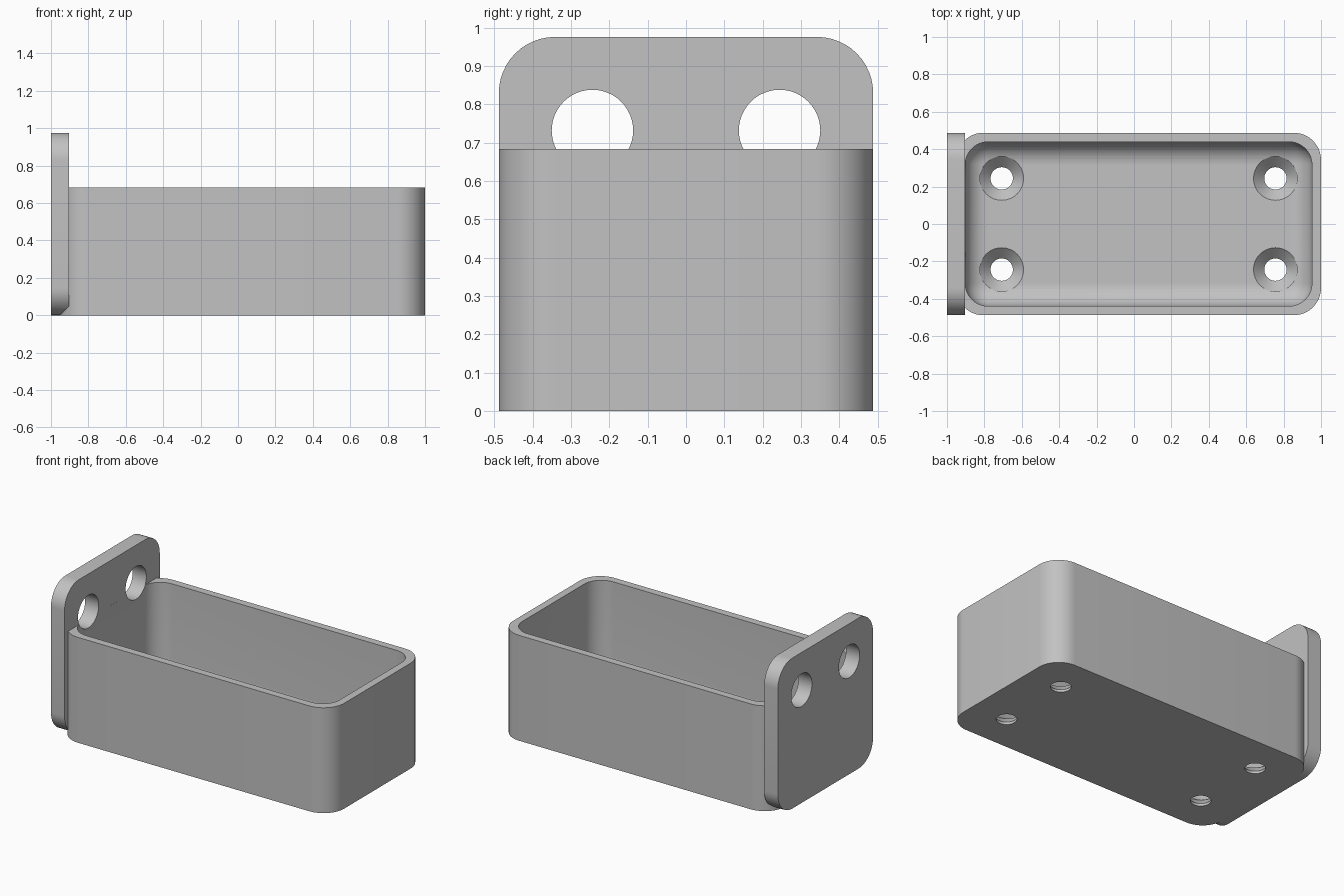
import bpy, bmesh
from math import pi, radians
from mathutils import Matrix, Vector

cube = bpy.data.objects.get("Cube")
if cube:
    bpy.data.objects.remove(cube)

U = 1 / 41  # design unit: the tray is 80 x 40 x 28 of these

grey = bpy.data.materials.new("light grey")
grey.use_nodes = True
COLOUR = (0.54, 0.54, 0.54, 1)
grey.diffuse_color = COLOUR
grey.node_tree.nodes["Principled BSDF"].inputs["Base Color"].default_value = COLOUR


def make_object(name, bm):
    bmesh.ops.scale(bm, vec=(U, U, U), verts=bm.verts)
    bmesh.ops.recalc_face_normals(bm, faces=bm.faces)
    mesh = bpy.data.meshes.new(name)
    bm.to_mesh(mesh)
    bm.free()
    obj = bpy.data.objects.new(name, mesh)
    bpy.context.collection.objects.link(obj)
    mesh.materials.append(grey)
    return obj


def rounded_box(name, low, high, radius, axis, round_bottom=False):
    """Box with the edges along one axis rounded, and optionally its bottom rim."""
    low, high = Vector(low), Vector(high)
    bm = bmesh.new()
    bmesh.ops.create_cube(bm, size=1)
    for v in bm.verts:
        v.co = [(low[i] + high[i]) / 2 + v.co[i] * (high[i] - low[i]) for i in range(3)]
    edges = []
    for e in bm.edges:
        a, b = (v.co for v in e.verts)
        along = abs((b - a).normalized()[axis]) > 0.9
        bottom = max(a.z, b.z) < low.z + 0.01
        if along or (round_bottom and bottom):
            edges.append(e)
    bmesh.ops.bevel(bm, geom=edges, offset=radius, offset_type='OFFSET',
                    segments=12, profile=0.5, affect='EDGES')
    return make_object(name, bm)


def revolved(name, profile, centre, turn=None):
    """Solid of revolution from (radius, height) pairs."""
    bm = bmesh.new()
    verts = [bm.verts.new((r, 0, z)) for r, z in profile]
    edges = [bm.edges.new(pair) for pair in zip(verts, verts[1:])]
    bmesh.ops.spin(bm, geom=verts + edges, cent=(0, 0, 0), axis=(0, 0, 1),
                   angle=2 * pi, steps=48)
    bmesh.ops.remove_doubles(bm, verts=bm.verts, dist=0.001)
    if turn:
        bmesh.ops.transform(bm, matrix=turn, verts=bm.verts)
    bmesh.ops.translate(bm, vec=centre, verts=bm.verts)
    return make_object(name, bm)


def combine(target, other, operation):
    mod = target.modifiers.new(operation.lower(), 'BOOLEAN')
    mod.operation = operation
    mod.solver = 'EXACT'
    mod.object = other
    bpy.context.view_layer.objects.active = target
    bpy.ops.object.modifier_apply(modifier=mod.name)
    bpy.data.objects.remove(other)


# Tray body joined to the mounting plate
tray = rounded_box("tray_with_mounting_plate", (-39, -20, 0), (41, 20, 28), 6, 2)
plate = rounded_box("mounting_plate", (-41, -20, 0), (-37, 20, 40), 6, 0)
combine(tray, plate, 'UNION')

# Hollow with filleted corners and floor
FLOOR = 3
cavity = rounded_box("cavity_cutter", (-36.99, -18, FLOOR), (39, 18, 50), 5, 2, True)
combine(tray, cavity, 'DIFFERENCE')

# Countersunk drain holes in the floor, and round holes in the plate
sink = [(0, -2), (2.45, -2), (2.45, FLOOR - 2.35), (4.8, FLOOR), (4.8, 9), (0, 9)]
bore = [(0, -2.6), (4.35, -2.6), (4.35, 2.6), (0, 2.6)]
for y in (-10, 10):
    for x in (-29, 31):
        combine(tray, revolved("drain_cutter", sink, (x, y, 0)), 'DIFFERENCE')
    hole = revolved("hole_cutter", bore, (-39, y, 30), Matrix.Rotation(pi / 2, 4, 'Y'))
    combine(tray, hole, 'DIFFERENCE')

# Smooth curves, sharp edges
bpy.ops.object.select_all(action='DESELECT')
tray.select_set(True)
bpy.context.view_layer.objects.active = tray
bpy.ops.object.shade_smooth_by_angle(angle=radians(30))
